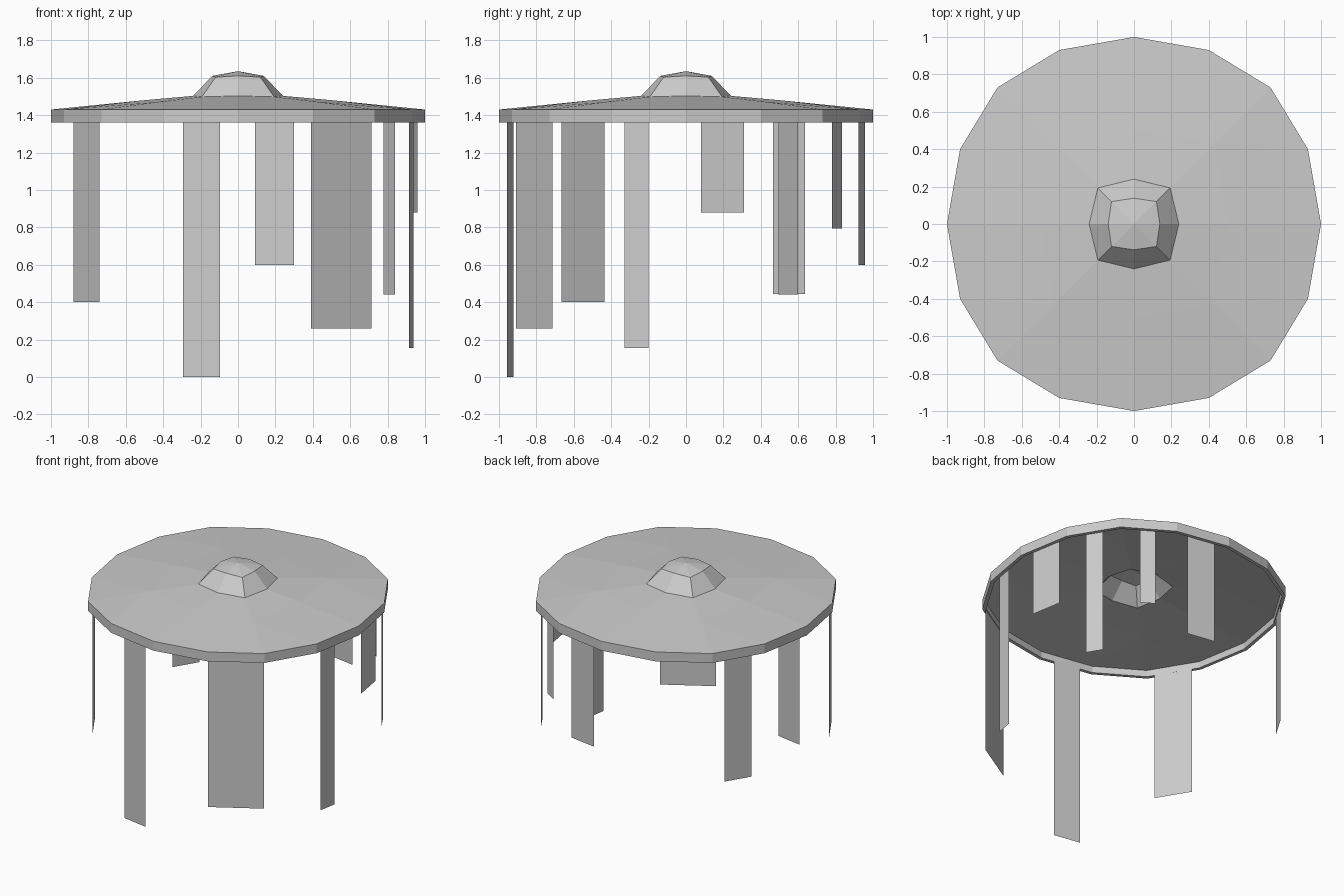
import bpy, bmesh, math
from mathutils import Vector, Matrix

if "Cube" in bpy.data.objects:
    bpy.data.objects.remove(bpy.data.objects["Cube"])

grey = bpy.data.materials.new("plain_grey")
grey.diffuse_color = (0.6, 0.6, 0.6, 1)
grey.use_nodes = True
grey.node_tree.nodes["Principled BSDF"].inputs["Base Color"].default_value = grey.diffuse_color

RIM_TOP, RIM_LOW, WALL = 1.43, 1.36, 0.025


def finish(name, bm):
    bmesh.ops.remove_doubles(bm, verts=bm.verts, dist=0.001)
    bmesh.ops.recalc_face_normals(bm, faces=bm.faces)
    me = bpy.data.meshes.new(name)
    bm.to_mesh(me)
    bm.free()
    me.materials.append(grey)
    ob = bpy.data.objects.new(name, me)
    bpy.context.collection.objects.link(ob)
    return ob


# Canopy: one eighth of the shell, mirrored and turned into all four quarters
rim = [(1.0, 0, RIM_TOP), (0.93, 0.4, RIM_TOP), (0.73, 0.73, RIM_TOP)]
low = [(x, y, RIM_LOW) for x, y, z in rim]
mid = [(0.5, 0, 1.48), (0.43, 0.43, 1.47)]
neck = [(0.24, 0, 1.503), (0.193, 0.193, 1.498)]
crown = [(0.138, 0, 1.61), (0.12, 0.12, 1.603)]
peak = (0, 0, 1.635)
patches = [
    [low[0], low[1], rim[1], rim[0]],
    [low[1], low[2], rim[2], rim[1]],
    [mid[0], rim[0], rim[1], mid[1]],
    [mid[1], rim[1], rim[2]],
    [neck[0], mid[0], mid[1], neck[1]],
    [crown[0], neck[0], neck[1], crown[1]],
    [peak, crown[0], crown[1]],
]
bm = bmesh.new()
for quarter in range(4):
    turn = Matrix.Rotation(quarter * math.pi / 2, 3, 'Z')
    for side in (1, -1):
        for patch in patches:
            bm.faces.new([bm.verts.new(turn @ Vector((x, y * side, z)))
                          for x, y, z in patch])
canopy = finish("canopy", bm)
shell = canopy.modifiers.new("wall", 'SOLIDIFY')
shell.thickness = WALL
shell.offset = -1
shell.use_even_offset = True

# Hanging strips along the inner rim: two ends (x, y) and bottom height
strips = [
    ((-0.88, -0.435), (-0.74, -0.665), 0.40),
    ((-0.295, -0.923), (-0.095, -0.957), 0.0),
    ((0.39, -0.91), (0.715, -0.715), 0.26),
    ((0.915, -0.33), (0.938, -0.20), 0.155),
    ((0.96, 0.08), (0.921, 0.31), 0.88),
    ((0.84, 0.495), (0.778, 0.60), 0.44),
    ((0.60, 0.78), (0.51, 0.835), 0.795),
    ((0.30, 0.923), (0.09, 0.957), 0.60),
    ((-0.764, 0.635), (-0.867, 0.465), 0.445),
]
for i, (a, b, bottom) in enumerate(strips):
    bm = bmesh.new()
    corners = [(*a, bottom), (*b, bottom), (*b, RIM_LOW + 0.005), (*a, RIM_LOW + 0.005)]
    bm.faces.new([bm.verts.new(c) for c in corners])
    finish(f"hanging_strip_{i + 1}", bm)
